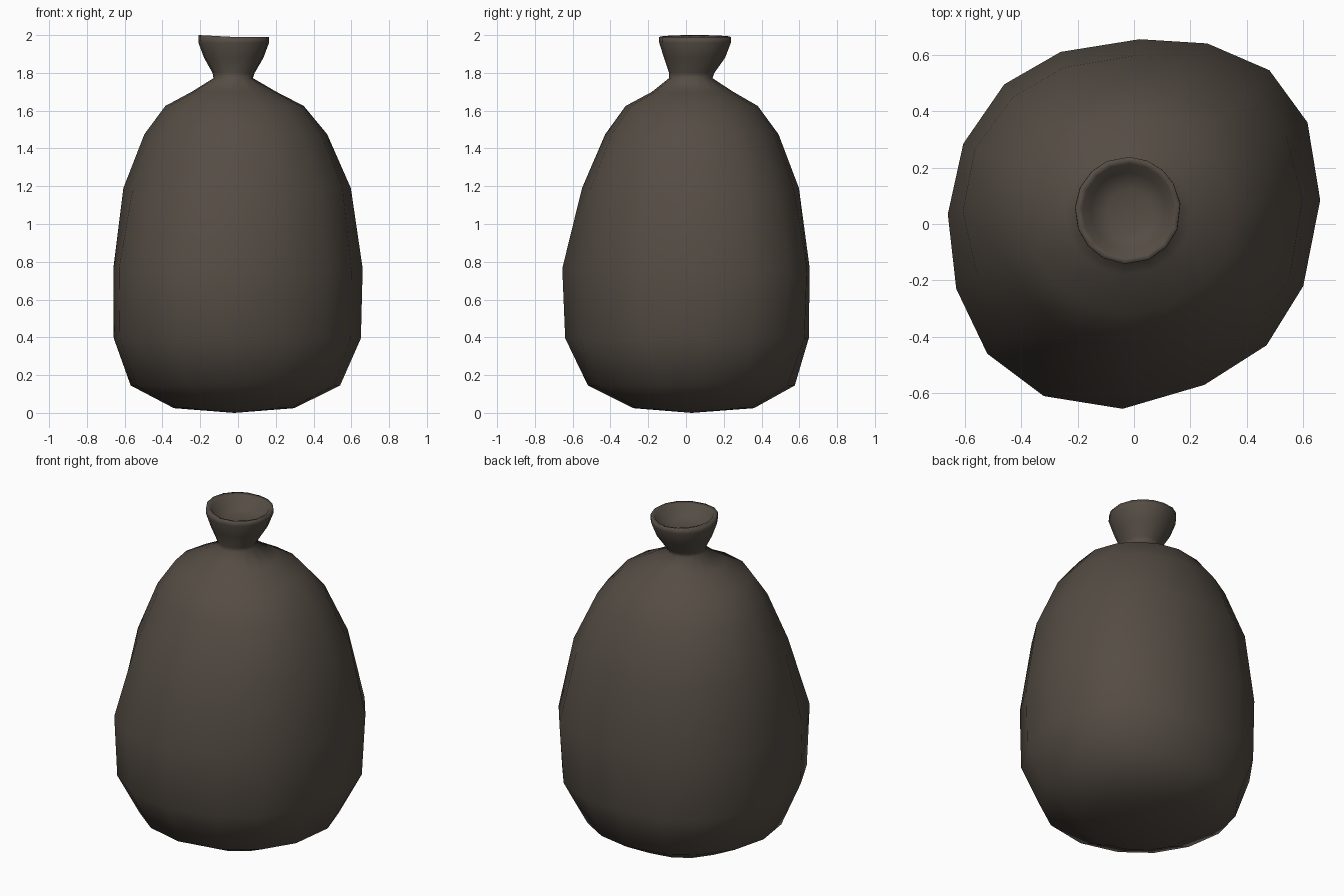
import bpy, bmesh, math

# Widest cross-section of the sack: a lumpy 16-sided loop, seen from above
OUTLINE = [(0.66, 0.085), (0.615, 0.36), (0.48, 0.545), (0.26, 0.64),
           (0.02, 0.655), (-0.26, 0.61), (-0.46, 0.495), (-0.605, 0.285),
           (-0.66, 0.035), (-0.63, -0.23), (-0.52, -0.46), (-0.32, -0.61),
           (-0.04, -0.655), (0.25, -0.57), (0.47, -0.43), (0.60, -0.22)]

# Rings from bottom to mouth and down inside:
# z, centre x, centre y, half width x, half width y, roundness, dent at the front left
RINGS = [(0.025, -0.02, 0.04, 0.32, 0.32, 1, 0),
         (0.145, -0.012, 0.028, 0.557, 0.548, 0.9, 0),
         (0.395, -0.003, 0.005, 0.655, 0.645, 0.25, 0),
         (0.765, 0.0, 0.0, 0.66, 0.655, 0, 0),
         (1.19, -0.01, 0.015, 0.61, 0.583, 0.5, 0.07),
         (1.475, -0.015, 0.025, 0.49, 0.465, 0.7, 0.06),
         (1.625, -0.017, 0.03, 0.368, 0.35, 1, 0),
         (1.70, -0.02, 0.035, 0.225, 0.215, 1, 0),
         (1.772, -0.025, 0.025, 0.105, 0.115, 1, 0),
         (1.80, -0.023, 0.03, 0.112, 0.12, 1, 0),
         (1.88, -0.022, 0.045, 0.158, 0.162, 1, 0),
         (1.96, -0.022, 0.048, 0.188, 0.190, 1, 0),
         (1.99, -0.022, 0.048, 0.187, 0.190, 1, 0),
         (1.982, -0.02, 0.048, 0.163, 0.166, 1, 0),
         (1.93, -0.02, 0.046, 0.135, 0.138, 1, 0),
         (1.91, -0.02, 0.046, 0.075, 0.078, 1, 0)]

cloth = bpy.data.materials.new("dark brown cloth")
cloth.diffuse_color = (0.090, 0.073, 0.058, 1)

bm = bmesh.new()
loops = []
for z, cx, cy, rx, ry, k, dent in RINGS:
    loop = []
    for x, y in OUTLINE:
        u, v = x / 0.66, y / 0.655
        a = math.atan2(v, u)
        # blend the lumpy outline towards a circle
        r = (1 - k) * math.hypot(u, v) + k
        r *= 1 - dent * max(0, math.cos(a + math.radians(135))) ** 3
        # slight waviness of the mouth rim
        dz = 0.01 * max(0, -u) if z > 1.97 else 0
        loop.append(bm.verts.new((cx + r * math.cos(a) * rx,
                                  cy + r * math.sin(a) * ry, z + dz)))
    loops.append(loop)

# Sack wall, neck and inner bowl
n = len(OUTLINE)
for a, b in zip(loops, loops[1:]):
    for i in range(n):
        j = (i + 1) % n
        bm.faces.new((a[i], a[j], b[j], b[i]))

# Closed bottom and closed inside of the mouth
base = bm.verts.new((-0.02, 0.03, 0))
inner = bm.verts.new((-0.02, 0.046, 1.905))
for i in range(n):
    j = (i + 1) % n
    bm.faces.new((loops[0][j], loops[0][i], base))
    bm.faces.new((loops[-1][i], loops[-1][j], inner))
for f in bm.faces:
    f.smooth = True

mesh = bpy.data.meshes.new("sack")
bm.to_mesh(mesh)
bm.free()
mesh.materials.append(cloth)
sack = bpy.data.objects.new("sack", mesh)
bpy.context.collection.objects.link(sack)
